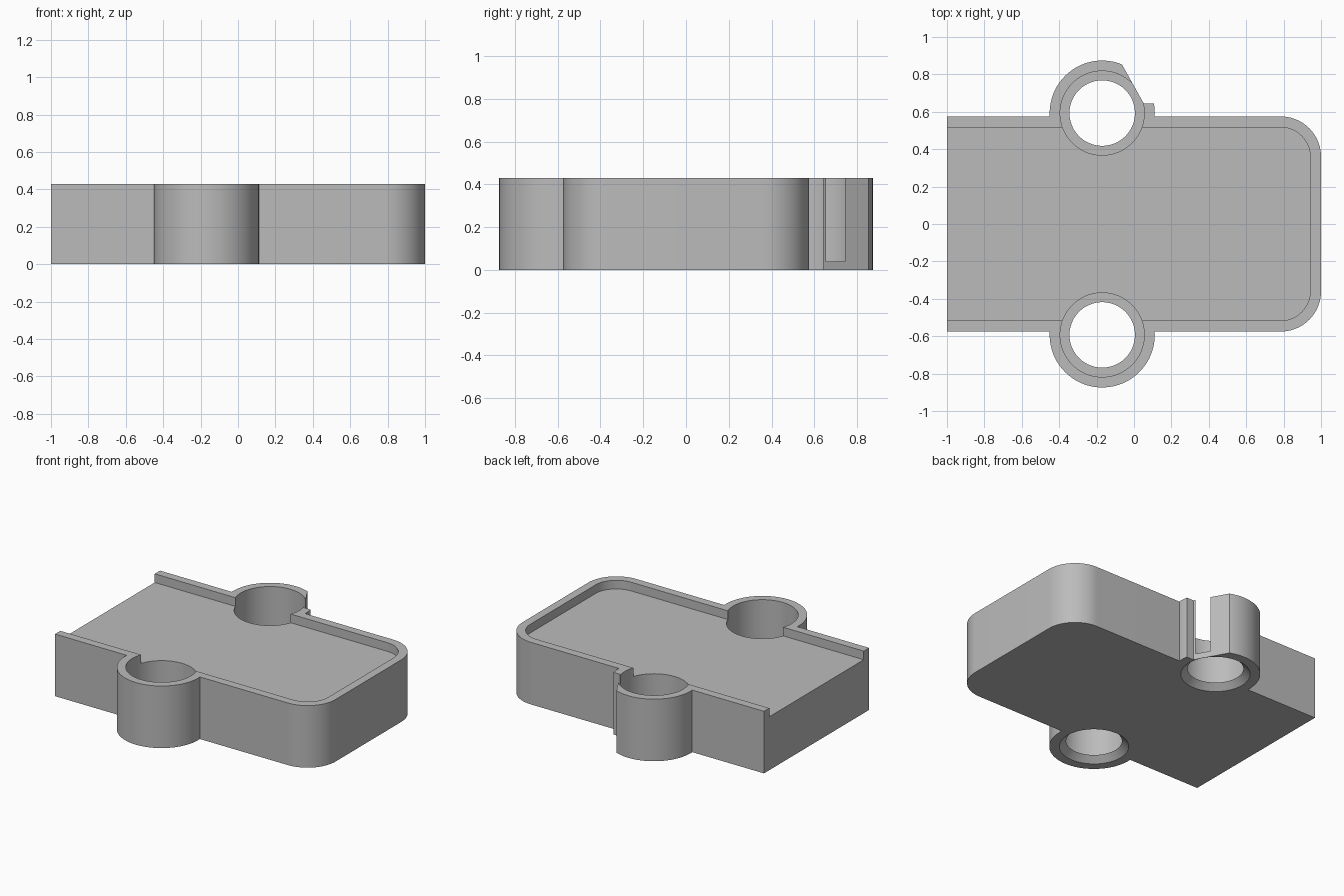
import bpy
import bmesh
from math import cos, sin, pi, radians

cube = bpy.data.objects.get("Cube")
if cube:
    bpy.data.objects.remove(cube, do_unlink=True)

HEIGHT = 0.43
FLOOR = 0.37
LIP = 0.04
BOSS_X, BOSS_Y = -0.17, 0.593

grey = bpy.data.materials.new("plain grey")
grey.use_nodes = True
colour = (0.5, 0.5, 0.5, 1)
grey.diffuse_color = colour
grey.node_tree.nodes["Principled BSDF"].inputs["Base Color"].default_value = colour


def loft(name, rings):
    """Closed solid through matching rings, each given as (outline, z)."""
    bm = bmesh.new()
    loops = [[bm.verts.new((x, y, z)) for x, y in pts] for pts, z in rings]
    n = len(loops[0])
    bm.faces.new(loops[0][::-1])
    bm.faces.new(loops[-1])
    for a, b in zip(loops, loops[1:]):
        for i in range(n):
            j = (i + 1) % n
            bm.faces.new((a[i], a[j], b[j], b[i]))
    bmesh.ops.recalc_face_normals(bm, faces=bm.faces)
    mesh = bpy.data.meshes.new(name)
    bm.to_mesh(mesh)
    bm.free()
    mesh.materials.append(grey)
    obj = bpy.data.objects.new(name, mesh)
    bpy.context.collection.objects.link(obj)
    return obj


def prism(name, outline, low, high):
    return loft(name, [(outline, low), (outline, high)])


def arc(cx, cy, r, start, end, steps):
    angles = [radians(start + (end - start) * i / steps) for i in range(steps + 1)]
    return [(cx + r * cos(a), cy + r * sin(a)) for a in angles]


def circle(cx, cy, r):
    return arc(cx, cy, r, 0, 360, 96)[:-1]


def plate_outline(left, right, half, r):
    """Rectangle with its two right corners rounded."""
    return ([(left, half), (left, -half)]
            + arc(right - r, r - half, r, -90, 0, 20)
            + arc(right - r, half - r, r, 0, 90, 20))


def combine(target, other, operation):
    mod = target.modifiers.new(operation, 'BOOLEAN')
    mod.operation = operation
    mod.solver = 'EXACT'
    mod.object = other
    bpy.context.view_layer.objects.active = target
    bpy.ops.object.modifier_apply(modifier=mod.name)
    bpy.data.objects.remove(other, do_unlink=True)


# Main block with a round boss on each long side
tray = prism("tray_body", plate_outline(-1, 1, 0.575, 0.215), 0, HEIGHT)
for side in (-1, 1):
    boss = prism("boss", circle(BOSS_X, side * BOSS_Y, 0.281), 0, HEIGHT)
    combine(tray, boss, 'UNION')

# Shallow recess, open at the left end
recess = prism("recess_cutter", plate_outline(-1.1, 0.943, 0.517, 0.16), FLOOR, 0.6)
combine(tray, recess, 'DIFFERENCE')

# Bores that stop at a thin lip, countersunk from below
for side in (-1, 1):
    y = side * BOSS_Y
    bore = prism("bore_cutter", circle(BOSS_X, y, 0.225), LIP, 0.6)
    combine(tray, bore, 'DIFFERENCE')
    sink = loft("countersink_cutter", [(circle(BOSS_X, y, 0.261), -LIP),
                                       (circle(BOSS_X, y, 0.132), 2 * LIP)])
    combine(tray, sink, 'DIFFERENCE')

# Slanted cut across the rear boss, which opens a slot into its bore
wedge = prism("wedge_cutter", [(-0.1315, 0.973), (0.053, 0.643), (0.2, 0.643), (0.2, 0.973)],
              -0.1, 0.6)
combine(tray, wedge, 'DIFFERENCE')

# Smooth round walls, crisp edges
bpy.ops.object.select_all(action='DESELECT')
tray.select_set(True)
bpy.context.view_layer.objects.active = tray
bpy.ops.object.shade_smooth_by_angle(angle=radians(25))
